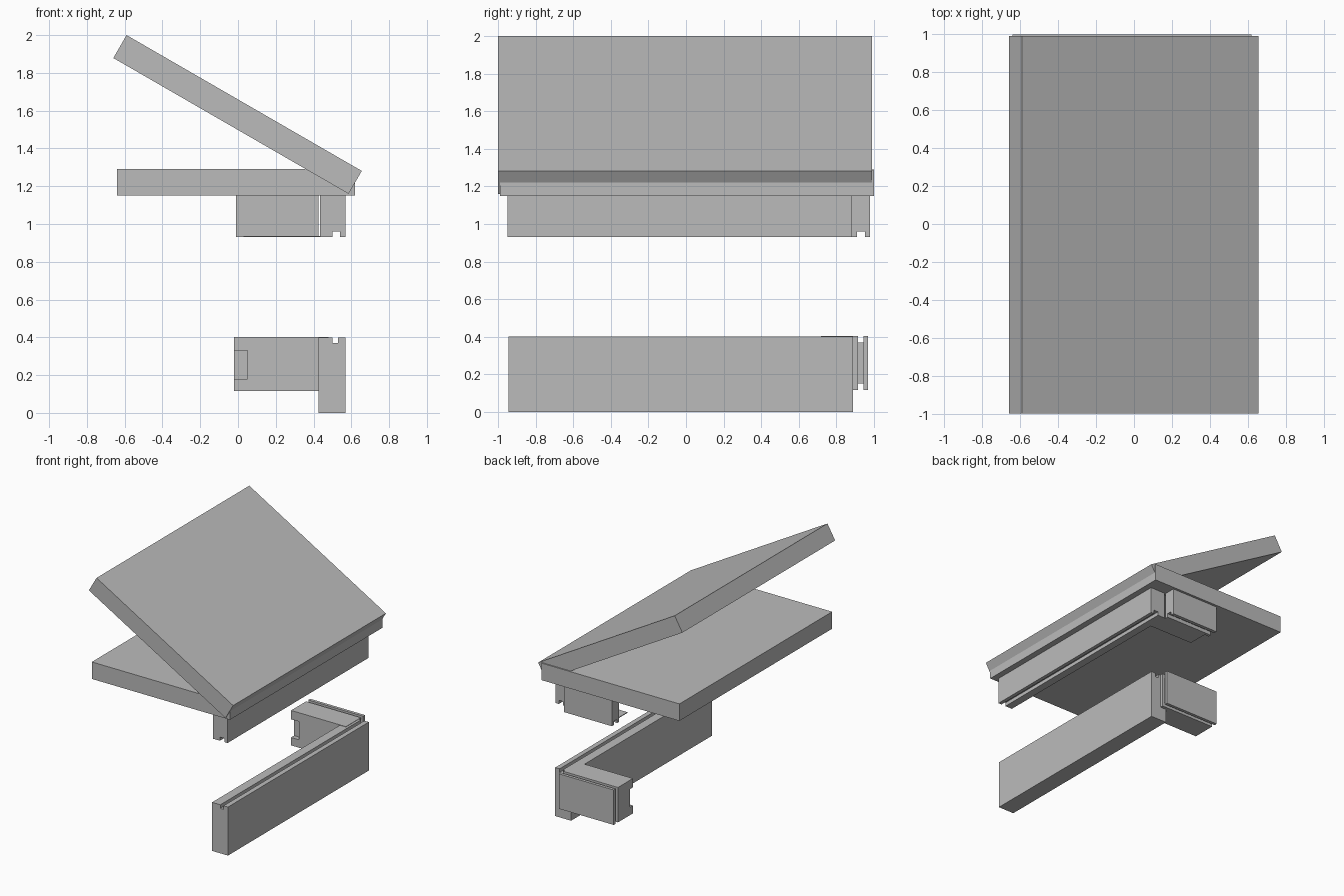
import bpy
import bmesh
from math import radians
from mathutils import Matrix, Vector

cube = bpy.data.objects.get("Cube")
if cube:
    bpy.data.objects.remove(cube, do_unlink=True)

grey = bpy.data.materials.new("plain grey")
grey.use_nodes = True
colour = (0.5, 0.5, 0.5, 1)
grey.diffuse_color = colour
grey.node_tree.nodes["Principled BSDF"].inputs["Base Color"].default_value = colour


def finish(name, bm):
    bmesh.ops.recalc_face_normals(bm, faces=bm.faces)
    mesh = bpy.data.meshes.new(name)
    bm.to_mesh(mesh)
    bm.free()
    mesh.materials.append(grey)
    obj = bpy.data.objects.new(name, mesh)
    bpy.context.collection.objects.link(obj)
    return obj


def box(name, x, y, z):
    bm = bmesh.new()
    size = [b - a for a, b in (x, y, z)]
    mid = [(a + b) / 2 for a, b in (x, y, z)]
    bmesh.ops.create_cube(bm, size=1, matrix=Matrix.Translation(mid) @ Matrix.Diagonal((*size, 1)))
    return finish(name, bm)


def extrude(name, profile, start, end, axis):
    """Extrude a profile of (across, z) points along x or y."""
    bm = bmesh.new()
    place = (lambda a, z: (start, a, z)) if axis == "x" else (lambda a, z: (a, start, z))
    face = bm.faces.new([bm.verts.new(place(a, z)) for a, z in profile])
    out = bmesh.ops.extrude_face_region(bm, geom=[face])
    shift = Vector((end - start, 0, 0) if axis == "x" else (0, end - start, 0))
    bmesh.ops.translate(bm, vec=shift, verts=[v for v in out["geom"] if isinstance(v, bmesh.types.BMVert)])
    return finish(name, bm)


def grooved(a, b, rim, groove, solid):
    """Block section with a groove running along its rim height."""
    lo, hi = groove
    inner = rim + (0.03 if solid > rim else -0.03)
    return [(a, solid), (a, rim), (lo, rim), (lo, inner), (hi, inner), (hi, rim), (b, rim), (b, solid)]


# Base board and the raised board hinged along its side
box("base_board", (-0.64, 0.62), (-0.99, 1.0), (1.15, 1.29))
slope = box("sloped_board", (0, 1.438), (-1.0, 0.99), (-0.14, 0))
slope.matrix_world = Matrix.Translation((-0.59, 0, 2.0)) @ Matrix.Rotation(radians(30), 4, "Y")

# Upper frame, hanging below the base board
extrude("upper_side_rail", grooved(0.435, 0.57, 0.93, (0.50, 0.54), 1.15), -0.95, 0.885, "y")
extrude("upper_back_rail", grooved(0.885, 0.98, 0.93, (0.91, 0.952), 1.15), -0.01, 0.425, "x")
box("upper_back_ledge", (0.03, 0.435), (0.72, 0.885), (0.93, 0.936))

# Lower frame: long side rail with a groove in its top
extrude("lower_side_rail", grooved(0.425, 0.57, 0.4, (0.50, 0.53), 0.0), -0.945, 0.89, "y")

# Lower back arm: notched inner block, web and outer cover
notched_end = [(-0.02, 0.115), (0.48, 0.115), (0.48, 0.403), (-0.02, 0.403),
               (-0.02, 0.33), (0.05, 0.33), (0.05, 0.18), (-0.02, 0.18)]
extrude("lower_arm_notched_face", notched_end, 0.72, 0.76, "y")
box("lower_arm_block", (-0.02, 0.48), (0.76, 0.915), (0.115, 0.403))
box("lower_arm_web", (0.1, 0.46), (0.915, 0.945), (0.15, 0.37))
box("lower_arm_cover", (-0.02, 0.48), (0.945, 0.97), (0.115, 0.403))
